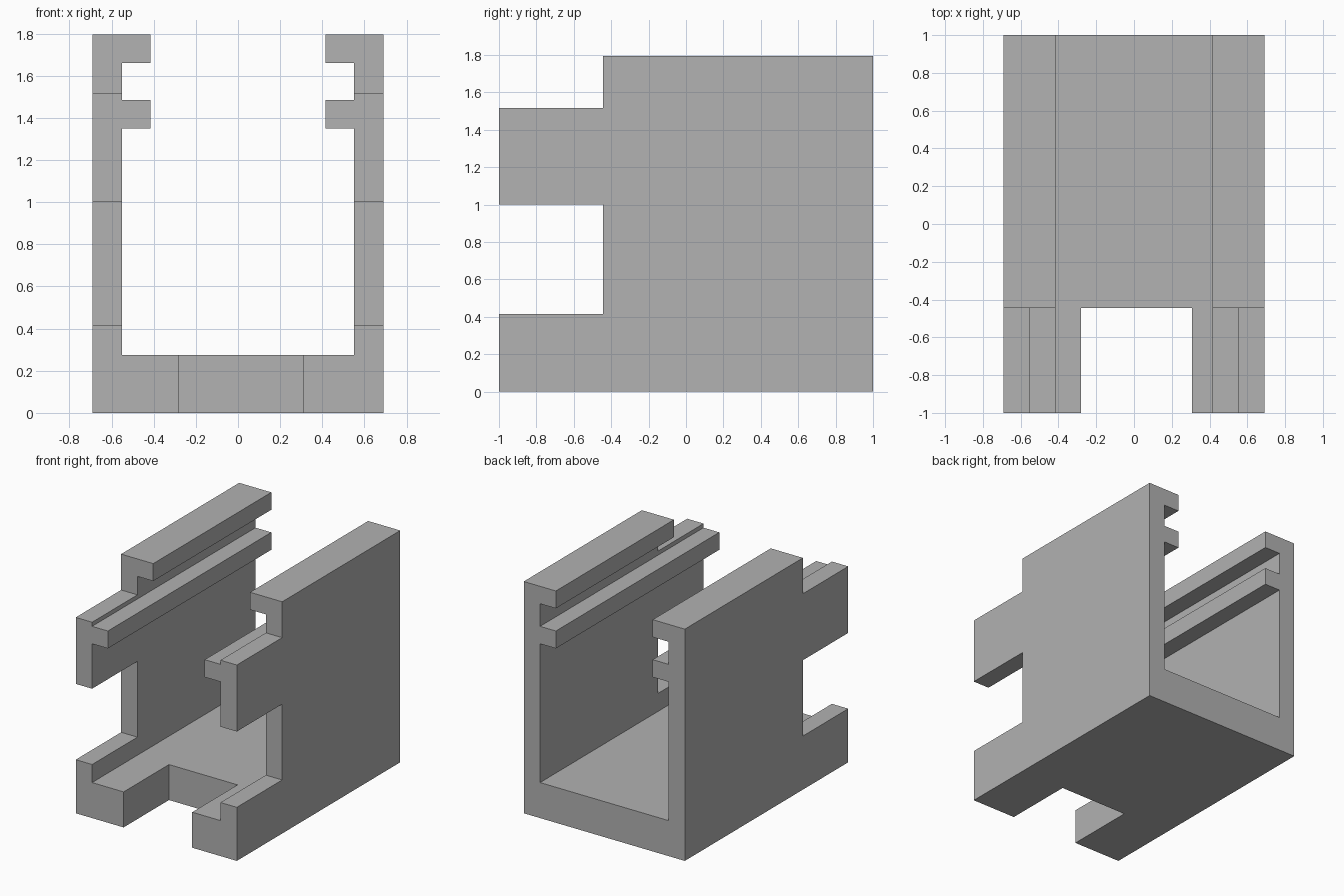
import bpy
import bmesh

if "Cube" in bpy.data.objects:
    bpy.data.objects.remove(bpy.data.objects["Cube"], do_unlink=True)

grey = bpy.data.materials.new("plain grey")
grey.use_nodes = True
colour = (0.445, 0.445, 0.445, 1)
grey.diffuse_color = colour
grey.node_tree.nodes["Principled BSDF"].inputs["Base Color"].default_value = colour


def extrude_profile(name, points, y0, y1):
    """Extrude an x-z outline along y into a solid."""
    bm = bmesh.new()
    face = bm.faces.new([bm.verts.new((x, y0, z)) for x, z in points])
    result = bmesh.ops.extrude_face_region(bm, geom=[face])
    moved = [v for v in result["geom"] if isinstance(v, bmesh.types.BMVert)]
    bmesh.ops.translate(bm, verts=moved, vec=(0, y1 - y0, 0))
    bmesh.ops.recalc_face_normals(bm, faces=bm.faces)
    mesh = bpy.data.meshes.new(name)
    bm.to_mesh(mesh)
    bm.free()
    mesh.materials.append(grey)
    obj = bpy.data.objects.new(name, mesh)
    bpy.context.collection.objects.link(obj)
    return obj


def cut_front(body, name, x0, x1, z0, z1):
    """Remove a box from the front end of the channel."""
    outline = [(x0, z0), (x1, z0), (x1, z1), (x0, z1)]
    cutter = extrude_profile(name, outline, -1.2, -0.445)
    cutter.hide_render = True
    mod = body.modifiers.new(name, "BOOLEAN")
    mod.operation = "DIFFERENCE"
    mod.solver = "EXACT"
    mod.object = cutter
    return cutter


# Open-topped channel with a rail and a lip on each wall
half = [(0.69, 0), (0.69, 1.795), (0.415, 1.795), (0.415, 1.66), (0.55, 1.66),
        (0.55, 1.485), (0.415, 1.485), (0.415, 1.35), (0.55, 1.35), (0.55, 0.275)]
outline = half + [(-x, z) for x, z in reversed(half)]
channel = extrude_profile("slotted_channel", outline, -1, 1)

# Front notches: upper step, wall windows and floor slot
cutters = [
    cut_front(channel, "upper_step_cutter", -0.9, 0.9, 1.517, 2),
    cut_front(channel, "wall_window_cutter", -0.9, 0.9, 0.415, 1.002),
    cut_front(channel, "floor_slot_cutter", -0.28, 0.308, -0.1, 0.35),
]

# Bake the cuts and drop the cutters
bpy.context.view_layer.update()
evaluated = channel.evaluated_get(bpy.context.evaluated_depsgraph_get())
finished = bpy.data.meshes.new_from_object(evaluated)
channel.modifiers.clear()
channel.data = finished
finished.name = "slotted_channel"
for cutter in cutters:
    bpy.data.objects.remove(cutter, do_unlink=True)
